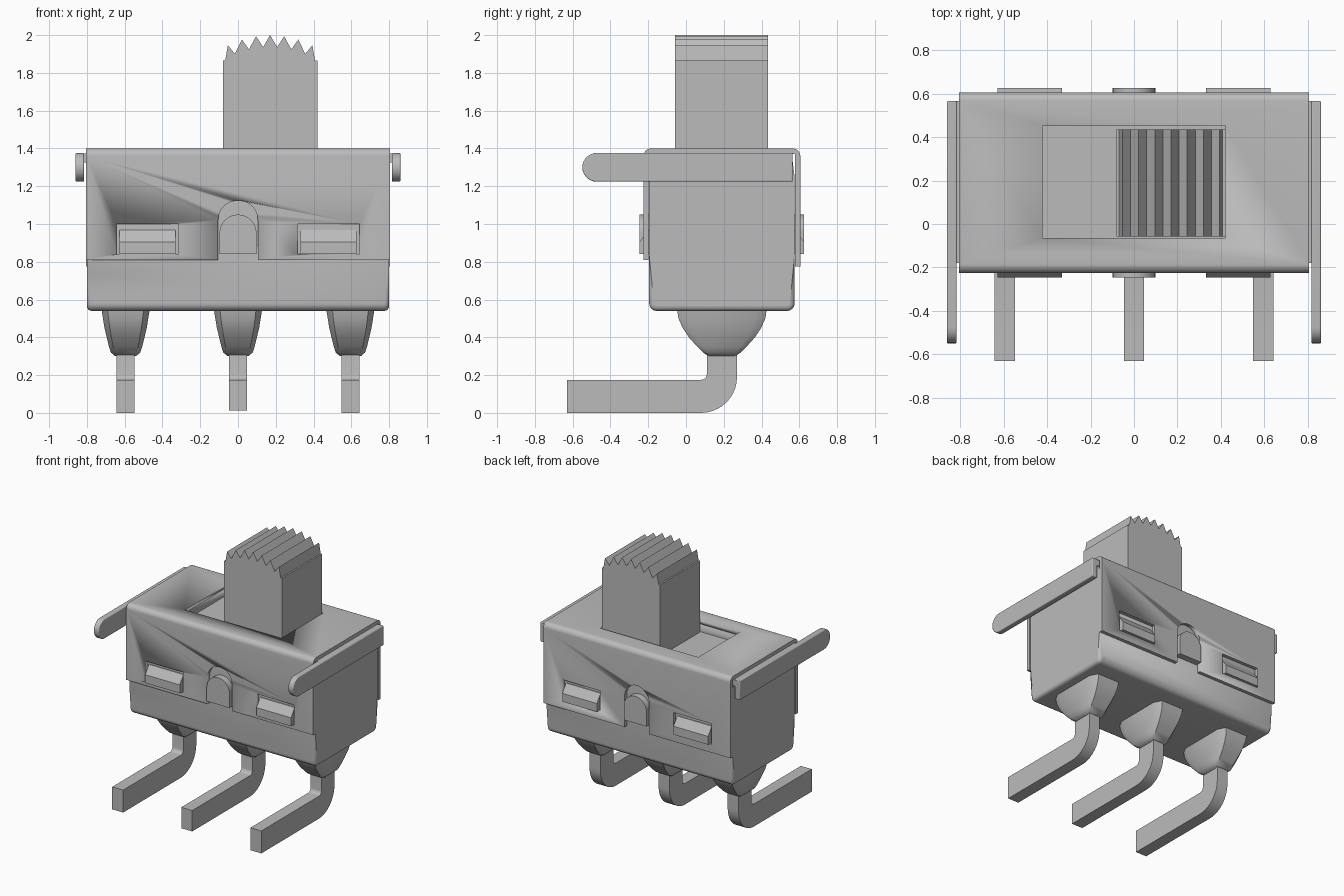
import bpy, bmesh, math
from mathutils import Vector

if "Cube" in bpy.data.objects:
    bpy.data.objects.remove(bpy.data.objects["Cube"])

grey = bpy.data.materials.new("plain grey")
grey.use_nodes = True
colour = (0.5, 0.5, 0.5, 1)
grey.diffuse_color = colour
grey.node_tree.nodes["Principled BSDF"].inputs["Base Color"].default_value = colour

MID = 0.19          # y of the body's middle plane
PIN_X = (("right", -0.595), ("middle", 0.0), ("left", 0.595))


def finish(name, bm, bevel=0):
    bmesh.ops.recalc_face_normals(bm, faces=bm.faces)
    mesh = bpy.data.meshes.new(name)
    bm.to_mesh(mesh)
    bm.free()
    ob = bpy.data.objects.new(name, mesh)
    bpy.context.collection.objects.link(ob)
    mesh.materials.append(grey)
    bpy.ops.object.select_all(action="DESELECT")
    ob.select_set(True)
    bpy.context.view_layer.objects.active = ob
    if bevel:
        mod = ob.modifiers.new("bevel", "BEVEL")
        mod.width, mod.segments, mod.limit_method = bevel, 3, "ANGLE"
    bpy.ops.object.shade_smooth_by_angle(angle=math.radians(35))
    return ob


def prism(name, pts, axis, lo, hi, bevel=0):
    """Extrude a profile: (y, z) along x, or (x, z) along y."""
    bm = bmesh.new()
    place = (lambda a, b: (lo, a, b)) if axis == "x" else (lambda a, b: (a, lo, b))
    face = bm.faces.new([bm.verts.new(place(*p)) for p in pts])
    new = bmesh.ops.extrude_face_region(bm, geom=[face])["geom"]
    step = Vector((hi - lo, 0, 0)) if axis == "x" else Vector((0, hi - lo, 0))
    bmesh.ops.translate(bm, verts=[v for v in new if isinstance(v, bmesh.types.BMVert)], vec=step)
    return finish(name, bm, bevel)


def box(name, x, y, z, bevel=0):
    return prism(name, [(x[0], z[0]), (x[1], z[0]), (x[1], z[1]), (x[0], z[1])], "y", *y, bevel)


def arc(cx, cz, r, start, end, n=8):
    angles = [math.radians(start + (end - start) * i / n) for i in range(n + 1)]
    return [(cx + r * math.cos(a), cz + r * math.sin(a)) for a in angles]


def cut(ob, cutter):
    mod = ob.modifiers.new("cut", "BOOLEAN")
    mod.operation, mod.solver, mod.object = "DIFFERENCE", "EXACT", cutter
    bpy.context.view_layer.objects.active = ob
    bpy.ops.object.modifier_apply(modifier=mod.name)
    bpy.data.objects.remove(cutter)


def arch(r, bottom, spring):
    return [(-r, bottom), (r, bottom)] + arc(0, spring, r, 0, 180, 16)


# Moulded body, with the slider well sunk into its top
r = 0.04
body_profile = (arc(MID - 0.345, 0.58, r, 180, 270) + arc(MID + 0.345, 0.58, r, 270, 360)
                + [(MID + 0.385, 1.25), (MID + 0.37, 1.37), (MID - 0.37, 1.37), (MID - 0.385, 1.25)])
body = prism("body", body_profile, "x", -0.8, 0.8)
bm = bmesh.new()
bm.from_mesh(body.data)
ends = [e for e in bm.edges if all(v.co.z < 0.581 for v in e.verts)
        and all(abs(v.co.x) > 0.79 for v in e.verts) and e.verts[0].co.x * e.verts[1].co.x > 0
        and e.calc_face_angle(0) > 1]
bmesh.ops.bevel(bm, geom=ends, offset=0.025, segments=4, profile=0.5, affect="EDGES")
bm.to_mesh(body.data)
bm.free()
cut(body, box("well_cutter", (-0.42, 0.42), (-0.065, 0.45), (1.31, 1.6)))

# Bent sheet cover
outer, inner = 0.415, 0.388
cover_profile = ([(MID - outer, 0.81)] + arc(MID - outer + 0.04, 1.36, 0.04, 180, 90)
                 + arc(MID + outer - 0.04, 1.36, 0.04, 90, 0)
                 + [(MID + outer, 0.775), (MID + inner, 0.775), (MID + inner, 1.37),
                    (MID - inner, 1.37), (MID - inner, 0.81)])
cover = prism("cover", cover_profile, "x", -0.805, 0.805)
cut(cover, box("slot_cutter", (-0.42, 0.42), (-0.065, 0.45), (1.3, 1.6)))
cut(cover, prism("arch_cutter", arch(0.105, 0.7, 1.02), "y", -0.5, 0.9))
for s in (-1, 1):
    cut(cover, box("window_cutter", sorted((s * 0.315, s * 0.642)), (-0.5, 0.9), (0.84, 1.0)))

# Snap wedges and middle tabs on both long walls
for side, d in (("front", -1), ("back", 1)):
    wall, tip = MID + d * 0.375, MID + d * 0.435
    prism(side + "_middle_tab", arch(0.098, 0.84, 0.952), "y", wall, tip)
    for hand, s in (("right", -1), ("left", 1)):
        wedge = [(wall, 0.84), (tip, 0.84), (tip, 0.905), (MID + d * 0.39, 0.968), (wall, 0.968)]
        prism(f"{side}_{hand}_wedge", wedge, "x", s * 0.33, s * 0.628)

# Side ears with a rolled flange joining them to the cover
for hand, s in (("right", -1), ("left", 1)):
    ear = arc(-0.473, 1.3, 0.076, 90, 270, 14) + [(0.565, 1.224), (0.565, 1.376)]
    prism(hand + "_ear", ear, "x", s * 0.815, s * 0.86, 0.006)
    box(hand + "_flange", sorted((s * 0.79, s * 0.84)), (-0.18, 0.565), (1.325, 1.372))

# Slider with a crowned, serrated grip
teeth = []
for i in range(-6, 7):
    k = i / 2
    teeth.append((0.17 + 0.0745 * k, 2.0 - 0.006 * k * k - (0.062 if i % 2 else 0)))
slider = [(0.42, 1.31), (-0.08, 1.31), (-0.08, 1.865), (-0.068, 1.865)] + teeth
prism("slider", slider + [(0.408, 1.865), (0.42, 1.865)], "y", -0.058, 0.435)

# Bent terminals, each leaving the body through a tapered collar
collar = [(0.55, 0.128, 0.238), (0.5, 0.12, 0.23), (0.45, 0.112, 0.208), (0.4, 0.1, 0.175),
          (0.35, 0.088, 0.13), (0.32, 0.078, 0.1), (0.3, 0.055, 0.07)]
for hand, x in PIN_X:
    bm = bmesh.new()
    rings = []
    for z, hx, hy in collar:
        rings.append([bm.verts.new((x + a * hx, MID + b * hy, z))
                      for a, b in ((-1, -0.75), (-0.75, -1), (0.75, -1), (1, -0.75),
                                   (1, 0.75), (0.75, 1), (-0.75, 1), (-1, 0.75))])
    for low, high in zip(rings, rings[1:]):
        for i in range(8):
            j = (i + 1) % 8
            bm.faces.new((low[i], low[j], high[j], high[i]))
    bm.faces.new(rings[0])
    bm.faces.new(rings[-1])
    finish(hand + "_collar", bm)

    base = 0.012 if hand == "middle" else 0.0
    pin = ([(0.27, 0.4)] + arc(0.08, base + 0.19, 0.19, 0, -90, 10)
           + [(-0.63, base), (-0.63, 0.175)] + arc(0.08, 0.205, 0.03, -90, 0, 5) + [(0.11, 0.4)])
    prism(hand + "_terminal", pin, "x", x - 0.047, x + 0.047)
